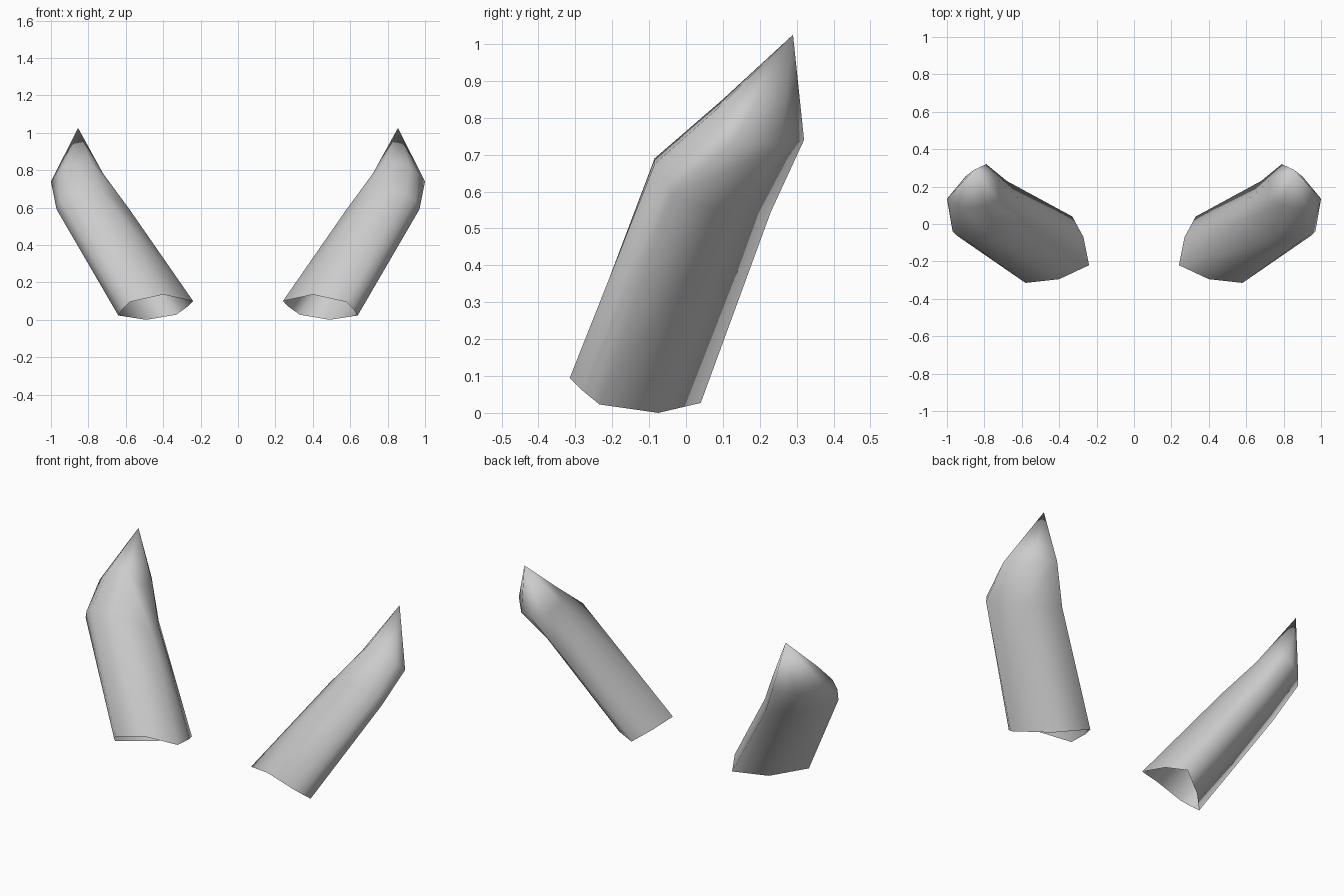
import bpy
import bmesh
from mathutils import Vector

default_cube = bpy.data.objects.get("Cube")
if default_cube:
    bpy.data.objects.remove(default_cube, do_unlink=True)

# Single plain grey material
GREY = (0.6, 0.6, 0.6, 1.0)
grey = bpy.data.materials.new("plain_grey")
grey.use_nodes = True
grey.diffuse_color = GREY
shader = grey.node_tree.nodes["Principled BSDF"]
shader.inputs["Base Color"].default_value = GREY
shader.inputs["Roughness"].default_value = 0.7

# Cross-sections of the left horn in hundredths of a unit, eight points each,
# starting at the inner edge and running across the front to the outer side
open_base = [(24, -22, 10), (40, -29.5, 13.5), (58, -31.5, 9.5), (61.5, -28, 6),
             (64, -23.5, 2.3), (49, -7.5, 0), (33, 4, 2.7), (27, -7, 7)]
shoulder = [(58, 2, 59), (73.5, -8.5, 69), (90, -8.5, 67.5), (95, -6, 64),
            (97, -4, 59), (83, 12, 54), (68, 23, 54.5), (61, 13, 57)]
crown = [(72, 13, 78), (79, 10, 85), (92, 8, 82), (96, 10, 78),
         (100, 13.5, 74), (90, 25.5, 72), (79, 32, 74), (73, 24, 76)]
tip = (85.5, 29, 102.5)


def build_horn(name, side):
    """Loft the sections into an open tube that closes to a point."""
    bm = bmesh.new()

    def add_point(point):
        x, y, z = Vector(point) / 100
        return bm.verts.new((side * x, y, z))

    rings = [[add_point(p) for p in section] for section in (open_base, shoulder, crown)]
    apex = add_point(tip)
    count = len(open_base)

    # Tube walls between neighbouring sections
    for lower, upper in zip(rings, rings[1:]):
        for i in range(count):
            j = (i + 1) % count
            bm.faces.new((lower[i], lower[j], upper[j], upper[i]))

    # Pointed cap
    for i in range(count):
        bm.faces.new((rings[-1][i], rings[-1][(i + 1) % count], apex))

    # The mirrored horn needs its winding turned over
    if side < 0:
        bmesh.ops.reverse_faces(bm, faces=bm.faces[:])
    for face in bm.faces:
        face.smooth = True

    mesh = bpy.data.meshes.new(name)
    bm.to_mesh(mesh)
    bm.free()
    mesh.materials.append(grey)
    horn = bpy.data.objects.new(name, mesh)
    bpy.context.collection.objects.link(horn)
    return horn


# Matching pair, mirrored across the centre
for name, side in (("left_horn", 1), ("right_horn", -1)):
    build_horn(name, side)
